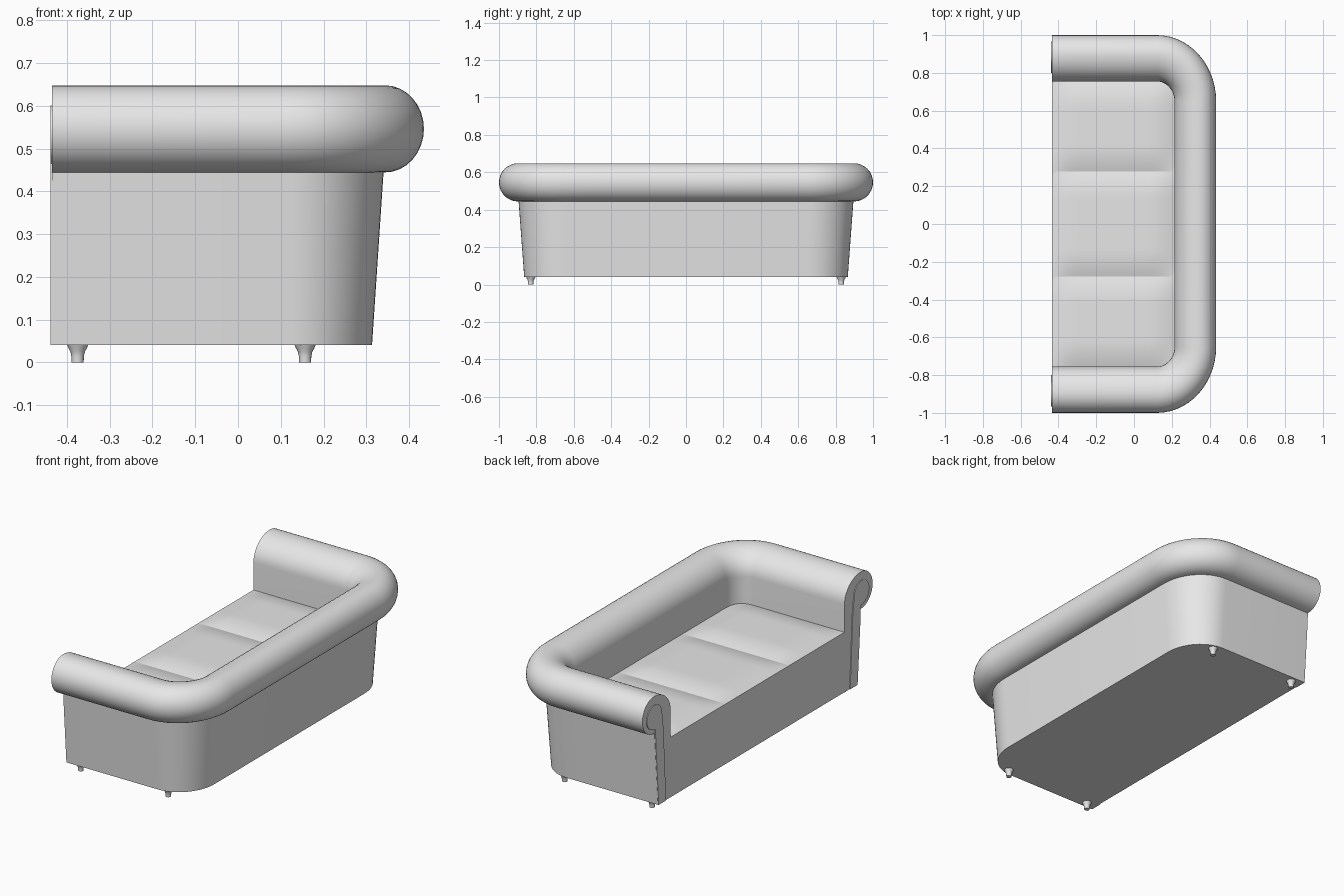
import bpy, bmesh, math

if "Cube" in bpy.data.objects:
    bpy.data.objects.remove(bpy.data.objects["Cube"], do_unlink=True)

fabric = bpy.data.materials.new("light grey")
fabric.use_nodes = True
GREY = (0.8, 0.8, 0.8, 1.0)
fabric.diffuse_color = GREY
fabric.node_tree.nodes["Principled BSDF"].inputs["Base Color"].default_value = GREY

FRONT = -0.435          # open side of the sofa
CX, CY = 0.12, 0.65     # centre of the rounded back corners
INNER, BACK = 0.755, 0.2145
FLOOR, SEAT = 0.04, 0.37


def finish(name, bm, smooth=True):
    bmesh.ops.recalc_face_normals(bm, faces=bm.faces)
    mesh = bpy.data.meshes.new(name)
    bm.to_mesh(mesh)
    bm.free()
    mesh.materials.append(fabric)
    obj = bpy.data.objects.new(name, mesh)
    bpy.context.collection.objects.link(obj)
    if smooth:
        bpy.ops.object.select_all(action='DESELECT')
        obj.select_set(True)
        bpy.context.view_layer.objects.active = obj
        bpy.ops.object.shade_smooth_by_angle(angle=math.radians(35))
    return obj


def box(name, x0, x1, y0, y1, z0, z1):
    bm = bmesh.new()
    bmesh.ops.create_cube(bm, size=1)
    for v in bm.verts:
        v.co = ((x0 + x1) / 2 + v.co.x * (x1 - x0),
                (y0 + y1) / 2 + v.co.y * (y1 - y0),
                (z0 + z1) / 2 + v.co.z * (z1 - z0))
    return finish(name, bm, False)


# Cross-section of arms and back: sloped outer wall, round roll, inner wall
section = [(INNER, FLOOR), (0.865, FLOOR), (0.895, 0.444)]
for i in range(1, 17):
    a = -math.pi / 2 + math.pi * i / 16
    section.append((0.898 + 0.102 * math.cos(a), 0.546 + 0.102 * math.sin(a)))
for i in range(1, 11):
    a = math.pi / 2 + math.pi / 2 * i / 10
    section.append((0.898 + (0.898 - INNER) * math.cos(a), 0.52 + 0.128 * math.sin(a)))

# Sweep it along one arm, round both back corners and along the other arm
STEPS = 14
rings = []
for side in (1, -1):
    stations = [(FRONT, 0.0)] + [(CX, math.pi / 2 * i / STEPS) for i in range(STEPS + 1)]
    half = [[(x + 0.9 * (y - CY) * math.sin(t), side * (CY + (y - CY) * math.cos(t)), z)
             for y, z in section] for x, t in stations]
    rings += half if side == 1 else half[::-1]

bm = bmesh.new()
loops = [[bm.verts.new(p) for p in ring] for ring in rings]
count = len(section)
for a, b in zip(loops, loops[1:]):
    for i in range(count):
        j = (i + 1) % count
        bm.faces.new((a[i], a[j], b[j], b[i]))
bm.faces.new(loops[0])
bm.faces.new(loops[-1])
finish("arms_and_back", bm)

# Seat base
box("seat_base", FRONT, BACK, -INNER, INNER, FLOOR, SEAT)


# Three shallow pillowed cushions
def ramp(distance, width):
    t = min(1.0, max(0.0, distance / width))
    return 1 - (1 - t) ** 2


def cushion(name, y0, y1):
    bm = bmesh.new()
    bmesh.ops.create_grid(bm, x_segments=28, y_segments=28, size=0.5)
    for v in bm.verts:
        x = FRONT + (v.co.x + 0.5) * (BACK - FRONT)
        y = y0 + (v.co.y + 0.5) * (y1 - y0)
        puff = ramp(min(x - FRONT, BACK - x), 0.14) * ramp(min(y - y0, y1 - y), 0.14)
        v.co = (x, y, SEAT + 0.022 * puff)
    obj = finish(name, bm)
    if obj.data.polygons[0].normal.z < 0:
        obj.data.flip_normals()


cushion("right_cushion", 0.277, INNER)
cushion("middle_cushion", -0.277, 0.277)
cushion("left_cushion", -INNER, -0.277)

# Scroll facing on each arm end: a strip that curls into a round head
facing = [(0.80, FLOOR), (0.864, FLOOR), (0.887, 0.36), (0.892, 0.465)]
for i in range(19):
    a = math.radians(-75 + 255 * i / 18)
    facing.append((0.90 + 0.066 * math.cos(a), 0.535 + 0.066 * math.sin(a)))
facing.append((0.822, 0.44))
for name, side in (("right_scroll_facing", 1), ("left_scroll_facing", -1)):
    bm = bmesh.new()
    face = bm.faces.new([bm.verts.new((FRONT - 0.004, side * y, z)) for y, z in facing])
    extruded = bmesh.ops.extrude_face_region(bm, geom=[face])
    for v in extruded["geom"]:
        if isinstance(v, bmesh.types.BMVert):
            v.co.x += 0.006
    finish(name, bm)

# Four small turned feet
profile = [(0.025, 0.041), (0.022, 0.034), (0.017, 0.025), (0.0145, 0.014), (0.014, 0.0)]
for xname, x in (("front", -0.375), ("back", 0.157)):
    for yname, y in (("right", 0.83), ("left", -0.83)):
        bm = bmesh.new()
        loops = [[bm.verts.new((x + r * math.cos(math.tau * i / 16),
                                y + r * math.sin(math.tau * i / 16), z))
                  for i in range(16)] for r, z in profile]
        for a, b in zip(loops, loops[1:]):
            for i in range(16):
                j = (i + 1) % 16
                bm.faces.new((a[i], a[j], b[j], b[i]))
        bm.faces.new(loops[0])
        bm.faces.new(loops[-1])
        finish(f"{xname}_{yname}_foot", bm)
